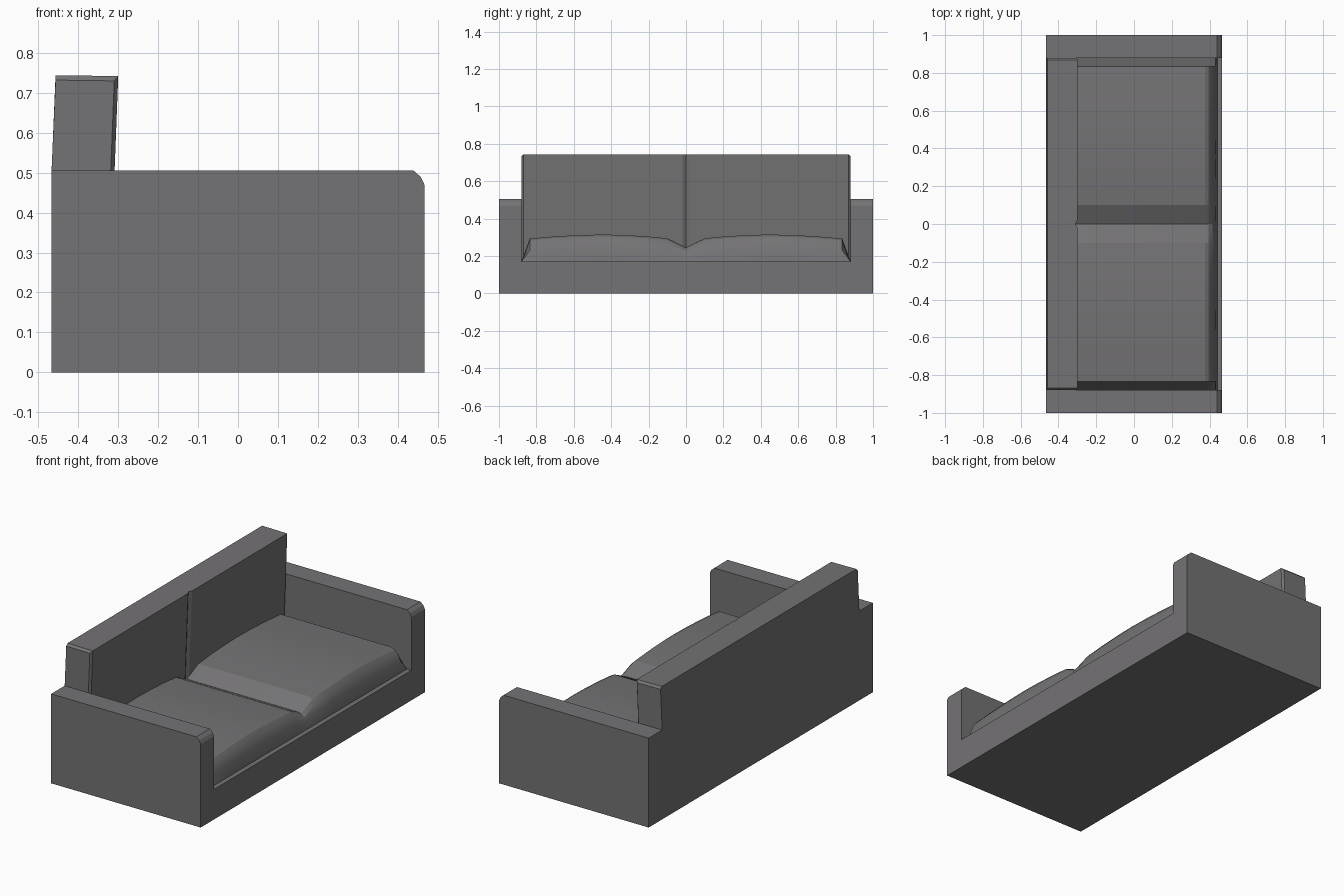
import bpy, bmesh, math

if "Cube" in bpy.data.objects:
    bpy.data.objects.remove(bpy.data.objects["Cube"])

grey = bpy.data.materials.new("warm grey fabric")
grey.diffuse_color = (0.175, 0.17, 0.176, 1)
grey.use_nodes = True
grey.node_tree.nodes["Principled BSDF"].inputs["Base Color"].default_value = grey.diffuse_color


def loft(name, rings, smooth_angle=None):
    """Skin equal-length closed rings, capping both ends."""
    bm = bmesh.new()
    vs = [[bm.verts.new(p) for p in r] for r in rings]
    n = len(vs[0])
    for a, b in zip(vs, vs[1:]):
        for i in range(n):
            j = (i + 1) % n
            bm.faces.new((a[i], a[j], b[j], b[i]))
    bm.faces.new(vs[0])
    bm.faces.new(vs[-1])
    bmesh.ops.remove_doubles(bm, verts=bm.verts, dist=1e-5)
    bmesh.ops.recalc_face_normals(bm, faces=bm.faces)
    me = bpy.data.meshes.new(name)
    bm.to_mesh(me)
    bm.free()
    me.materials.append(grey)
    ob = bpy.data.objects.new(name, me)
    bpy.context.collection.objects.link(ob)
    if smooth_angle:
        bpy.ops.object.select_all(action='DESELECT')
        ob.select_set(True)
        bpy.context.view_layer.objects.active = ob
        bpy.ops.object.shade_smooth_by_angle(angle=math.radians(smooth_angle))
    return ob


X, Z0 = 0.467, 0.17

# base plinth
rect = [(-X, 0), (X, 0), (X, Z0), (-X, Z0)]
loft("base", [[(x, y, z) for x, z in rect] for y in (-1, 1)])

# armrests with eased front corner
arm = [(-X, Z0), (X, Z0), (X, 0.47), (0.458, 0.489), (0.44, 0.505), (-X, 0.505)]
for side, name in ((-1, "arm_right"), (1, "arm_left")):
    loft(name, [[(x, side * y, z) for x, z in arm] for y in (0.88, 1.0)])

# backrest: leaning slab, eased ends, shallow seam in the middle
rings = []
for y, inset, drop in ((-0.88, 0.01, 0.012), (-0.868, 0, 0), (-0.018, 0, 0), (0, 0.01, 0),
                       (0.018, 0, 0), (0.868, 0, 0), (0.88, 0.01, 0.012)):
    rings.append([(-X, y, Z0), (-0.322 - inset, y, Z0), (-0.300 - inset, y, 0.742 - drop),
                  (-0.457, y, 0.744 - drop), (-X, y, 0.505)])
loft("backrest", rings)

# seat cushions: two soft crowns with a valley between and a rolled front
half = [(0, 0.245), (0.1, 0.294), (0.22, 0.305), (0.35, 0.312), (0.45, 0.314),
        (0.58, 0.311), (0.7, 0.304), (0.835, 0.293), (0.88, Z0)]
crown = [(-y, z) for y, z in half[:0:-1]] + half
rings = []
for x, f in ((-0.32, 1), (0.375, 1), (0.395, 0.93), (0.415, 0.76), (0.431, 0.48), (0.441, 0.0)):
    rings.append([(x, y, Z0 + 0.001 + (z - Z0) * f) for y, z in crown])
loft("seat_cushions", rings, 20)
